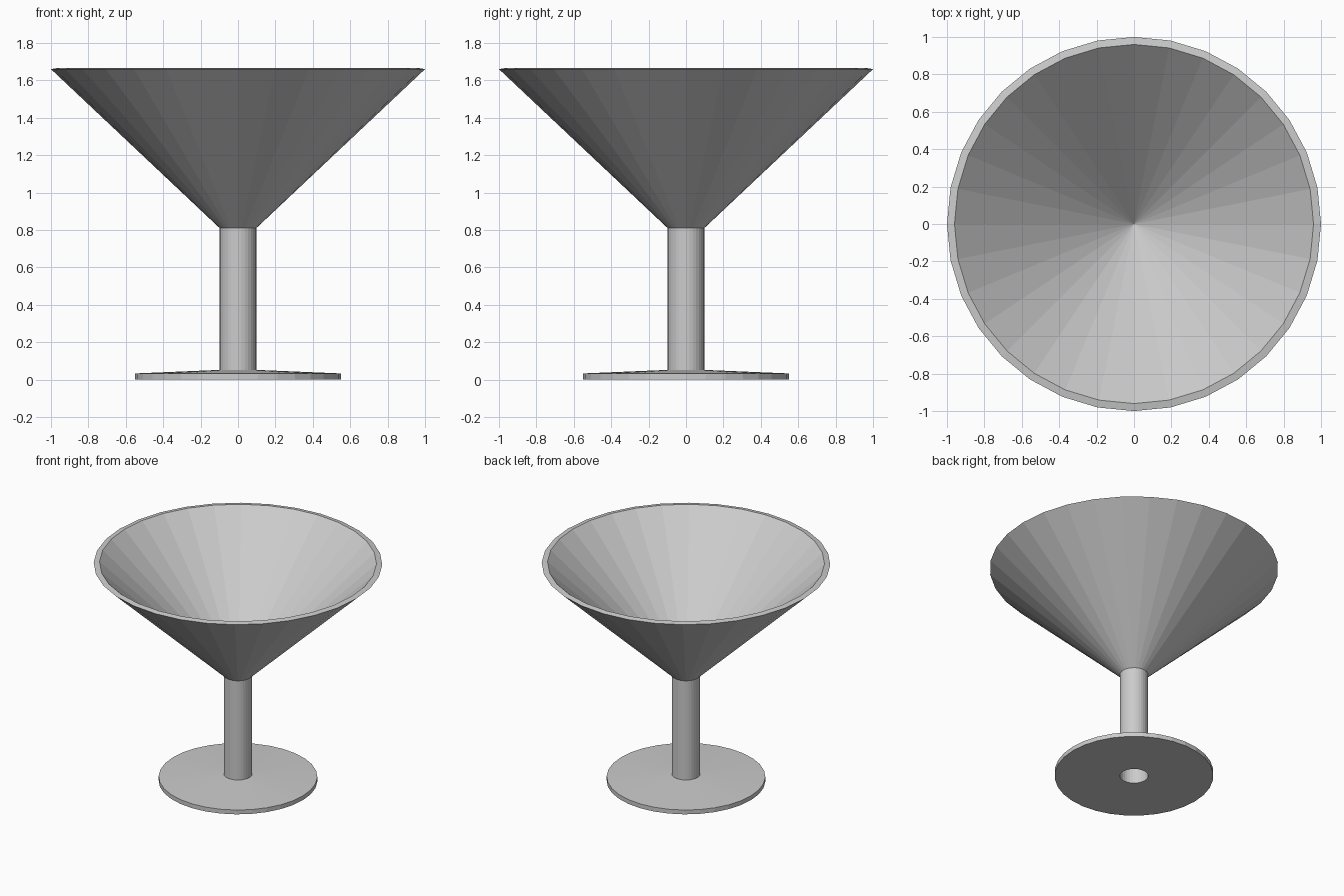
import bpy, bmesh, math

if "Cube" in bpy.data.objects:
    bpy.data.objects.remove(bpy.data.objects["Cube"])

SIDES = 32


def lathe(name, profile):
    """Revolve (radius, z) points around z; a zero radius makes a single tip."""
    bm = bmesh.new()
    rings = []
    for r, z in profile:
        if r == 0:
            rings.append([bm.verts.new((0, 0, z))] * SIDES)
        else:
            rings.append([bm.verts.new((r * math.cos(2 * math.pi * i / SIDES),
                                        r * math.sin(2 * math.pi * i / SIDES), z))
                          for i in range(SIDES)])
    for a, b in zip(rings, rings[1:]):
        for i in range(SIDES):
            j = (i + 1) % SIDES
            corners = list(dict.fromkeys((a[i], a[j], b[j], b[i])))
            bm.faces.new(corners)
    mesh = bpy.data.meshes.new(name)
    bm.to_mesh(mesh)
    bm.free()
    obj = bpy.data.objects.new(name, mesh)
    bpy.context.collection.objects.link(obj)
    return obj


# Conical bowl: outer wall, narrow sloped rim, inner wall down to a tip
lathe("bowl", [(0.098, 0.81), (1.0, 1.66), (0.96, 1.667), (0, 0.77)])

# Hollow stem, open at the underside of the foot
lathe("stem", [(0.098, 0), (0.098, 0.81)])

# Round foot with a gently sloped top and a hole below the stem
lathe("foot", [(0.098, 0), (0.55, 0), (0.55, 0.033), (0.098, 0.052)])
